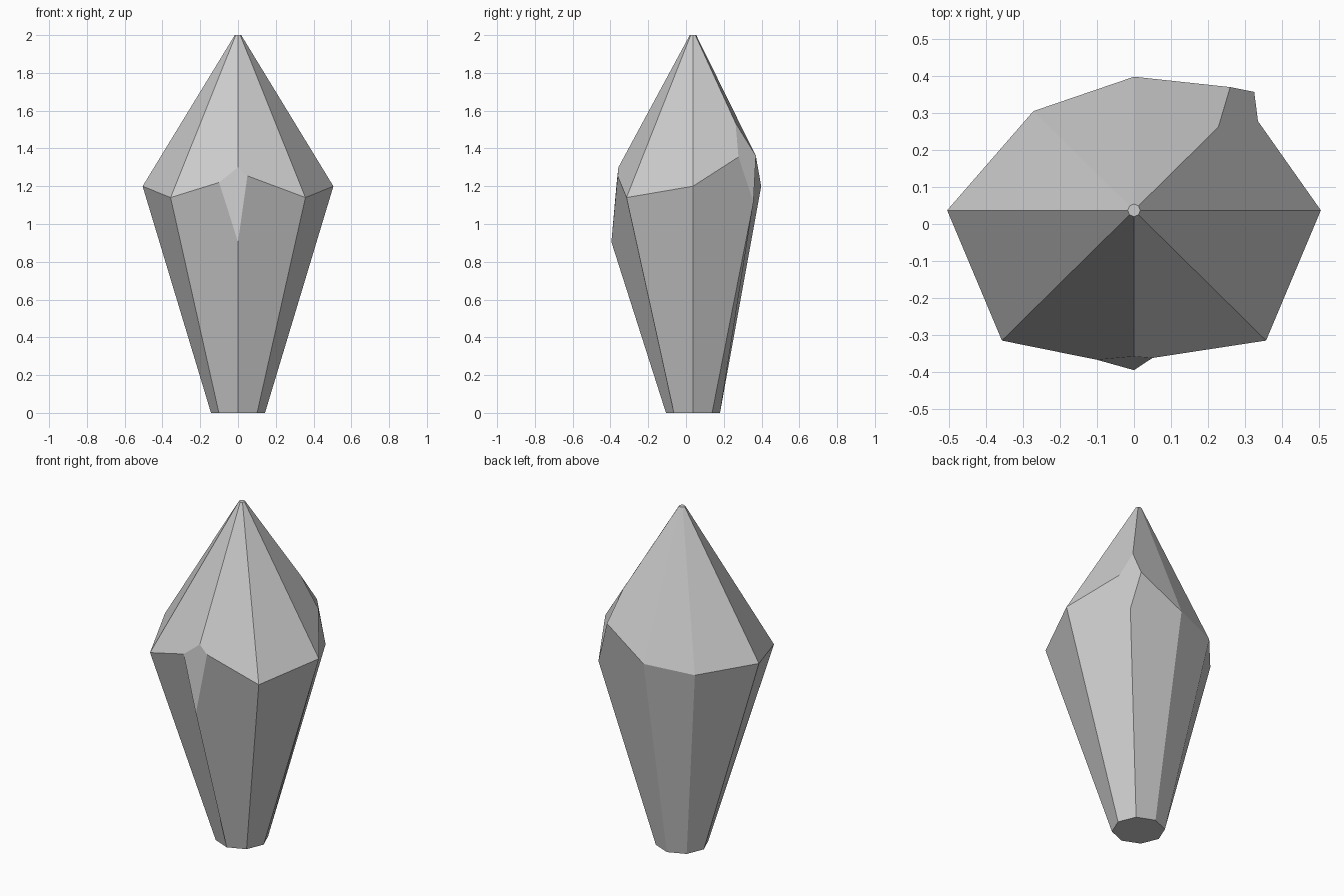
import bpy, bmesh, math

if "Cube" in bpy.data.objects:
    bpy.data.objects.remove(bpy.data.objects["Cube"])

CY = 0.037  # axis offset in y


def ring(bm, radius, z):
    return [bm.verts.new((radius * math.cos(k * math.pi / 4),
                          CY + radius * math.sin(k * math.pi / 4), z)) for k in range(8)]


# Girdle corners counter-clockwise from +x. Chipped corners list:
# upper, side towards previous corner, side towards next corner, lower
corners = [
    [(0.505, CY, 1.2)],
    [(0.228, 0.262, 1.535), (0.335, 0.278, 1.355), (0.26, 0.37, 1.36), (0.325, 0.357, 1.115)],
    [(0, 0.398, 1.2)],
    [(-0.272, 0.305, 1.17)],
    [(-0.505, CY, 1.2)],
    [(-0.357, -0.315, 1.14)],
    [(0, -0.358, 1.3), (-0.1, -0.367, 1.22), (0.05, -0.362, 1.255), (0, -0.395, 0.905)],
    [(0.357, -0.315, 1.14)],
]

bm = bmesh.new()
base = ring(bm, 0.143, 0)
tip = ring(bm, 0.017, 2)
rim = [[bm.verts.new(p) for p in c] for c in corners]


def face(*verts):
    bm.faces.new(list(dict.fromkeys(verts)))  # drop repeated corners


# Crown and lower facets
for i in range(8):
    j = (i + 1) % 8
    a, b = rim[i], rim[j]
    a_side = a[2] if len(a) > 1 else a[0]
    b_side = b[1] if len(b) > 1 else b[0]
    face(a[0], a_side, b_side, b[0], tip[j], tip[i])
    face(base[i], base[j], b[-1], b_side, a_side, a[-1])
    if len(a) > 1:  # chip facet
        face(a[0], a[1], a[3], a[2])
face(*tip)
face(*reversed(base))
bmesh.ops.recalc_face_normals(bm, faces=bm.faces)

mesh = bpy.data.meshes.new("crystal")
bm.to_mesh(mesh)
bm.free()
bpy.context.collection.objects.link(bpy.data.objects.new("crystal", mesh))
